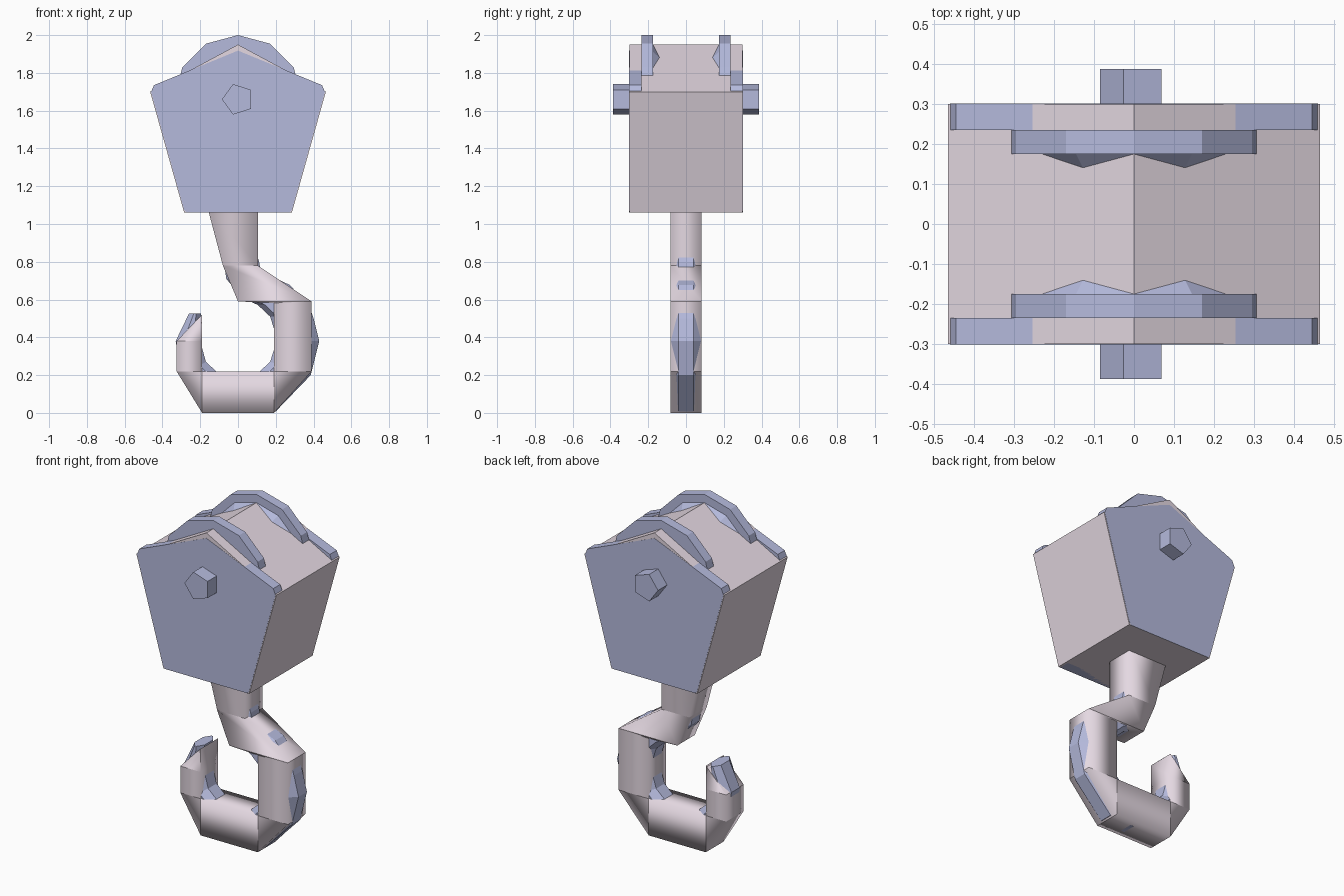
import bpy, bmesh, math

if "Cube" in bpy.data.objects:
    bpy.data.objects.remove(bpy.data.objects["Cube"])


def material(name, rgb):
    m = bpy.data.materials.new(name)
    m.diffuse_color = (*rgb, 1)
    m.use_nodes = True
    m.node_tree.nodes["Principled BSDF"].inputs["Base Color"].default_value = m.diffuse_color
    return m


BLUE = material("blue_grey_paint", (0.46, 0.49, 0.72))
PINK = material("pale_pink_grey", (0.78, 0.69, 0.76))


def loft(name, rings, mat, smooth=False):
    """Skin a list of equal-length rings and cap both ends; creases stay at the rings."""
    bm = bmesh.new()
    loops = [[bm.verts.new(p) for p in ring] for ring in rings]
    n = len(loops[0])
    for a, b in zip(loops, loops[1:]):
        for i in range(n):
            j = (i + 1) % n
            bm.faces.new((a[i], a[j], b[j], b[i]))
    bm.faces.new(loops[0][::-1])
    bm.faces.new(loops[-1])
    for loop in loops:
        for i in range(n):
            bm.edges.get((loop[i], loop[(i + 1) % n])).smooth = False
    bmesh.ops.remove_doubles(bm, verts=bm.verts, dist=1e-5)
    bmesh.ops.recalc_face_normals(bm, faces=bm.faces)
    for f in bm.faces:
        f.smooth = smooth
    mesh = bpy.data.meshes.new(name)
    bm.to_mesh(mesh)
    bm.free()
    mesh.materials.append(mat)
    ob = bpy.data.objects.new(name, mesh)
    bpy.context.collection.objects.link(ob)
    return ob


def prism(name, outline, y0, y1, mat):
    return loft(name, [[(x, y, z) for x, z in outline] for y in (y0, y1)], mat)


def circle(n, r, z, start):
    return [(r * math.cos(start + i * math.tau / n), z + r * math.sin(start + i * math.tau / n))
            for i in range(n)]


def mirrored(half):
    """Close an outline from its right half, starting at the apex."""
    return half + [(-x, z) for x, z in half[:0:-1]]


AXLE_Z = 1.66

# Block housing
prism("block_housing", mirrored([(0, 1.95), (0.465, 1.70), (0.285, 1.06)]), -0.3, 0.3, PINK)

# Cheek plates and sheave discs on both sides
plate = mirrored([(0, 1.918), (0.445, 1.735), (0.46, 1.70), (0.285, 1.075), (0.272, 1.06)])
for side, s in (("front", -1), ("back", 1)):
    prism(side + "_cheek_plate", plate, s * 0.235, s * 0.301, BLUE)
    rings = []
    for y, r in ((0.235, 0.34), (0.175, 0.34), (0.175, 0.29), (0.12, 0.235)):
        rings.append([(x, s * y, z) for x, z in circle(12, r, AXLE_Z, 0)])
    loft(side + "_sheave_disc", rings, BLUE)

# Axle pin
prism("axle_pin", circle(5, 0.085, AXLE_Z, math.pi), -0.387, 0.387, BLUE)

# Outer hook: inner and outer edge points along the curve
hook_path = [
    ((-0.165, 1.10), (0.105, 1.10)),
    ((-0.08, 0.78), (0.105, 0.78)),
    ((0.0, 0.59), (0.39, 0.59)),
    ((0.19, 0.582), (0.39, 0.59)),
    ((0.19, 0.22), (0.39, 0.22)),
    ((0.19, 0.22), (0.19, 0.0)),
    ((-0.19, 0.22), (-0.19, 0.0)),
    ((-0.19, 0.22), (-0.325, 0.22)),
    ((-0.19, 0.38), (-0.325, 0.38)),
    ((-0.19, 0.52), (-0.196, 0.514)),
]
loft("hook_shell",
     [[(a[0], -0.083, a[1]), (b[0], -0.083, b[1]), (b[0], 0.083, b[1]), (a[0], 0.083, a[1])]
      for a, b in hook_path], PINK, True)

# Inner hook with bevelled edges, showing through the shell
core_path = [
    ((-0.09, 1.08), (0.08, 1.08)),
    ((-0.09, 0.89), (0.083, 0.89)),
    ((-0.075, 0.80), (0.112, 0.80)),
    ((-0.062, 0.71), (0.12, 0.75)),
    ((0.02, 0.61), (0.275, 0.677)),
    ((0.104, 0.572), (0.38, 0.56)),
    ((0.17, 0.51), (0.40, 0.50)),
    ((0.208, 0.39), (0.43, 0.38)),
    ((0.17, 0.27), (0.385, 0.20)),
    ((0.104, 0.21), (0.20, 0.008)),
    ((0.0, 0.182), (0.04, -0.001)),
    ((-0.104, 0.21), (-0.17, 0.035)),
    ((-0.17, 0.27), (-0.30, 0.20)),
    ((-0.20, 0.38), (-0.33, 0.38)),
    ((-0.195, 0.525), (-0.26, 0.525)),
]


def bevelled(a, b):
    d = math.dist(a, b)
    c = min(0.04, d * 0.4)
    steps = [(0, -0.04), (c, -0.08), (d - c, -0.08), (d, -0.04),
             (d, 0.04), (d - c, 0.08), (c, 0.08), (0, 0.04)]
    return [(a[0] + (b[0] - a[0]) * t / d, y, a[1] + (b[1] - a[1]) * t / d) for t, y in steps]


loft("hook_core", [bevelled(a, b) for a, b in core_path], BLUE)
